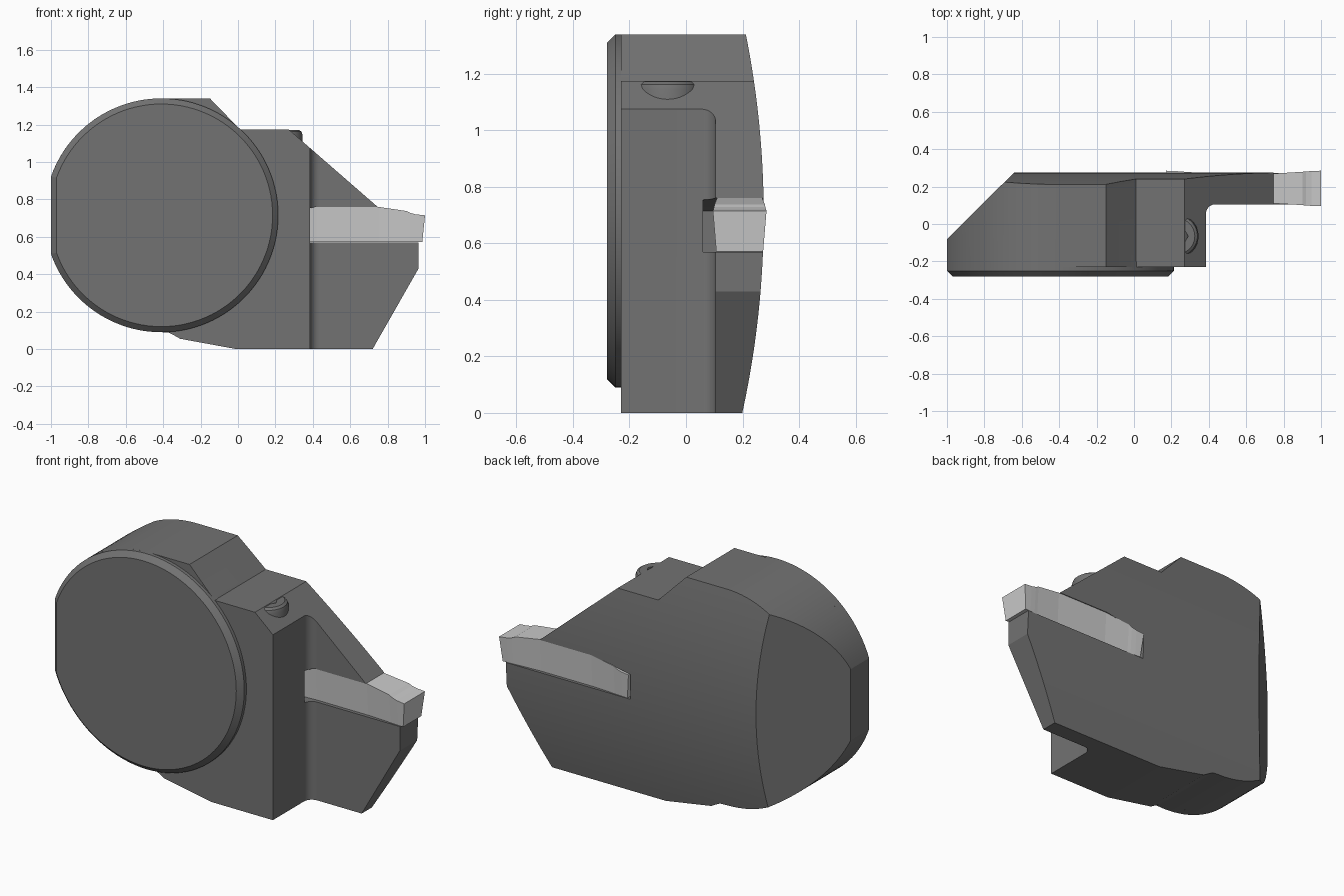
import bpy, bmesh, math

if "Cube" in bpy.data.objects:
    bpy.data.objects.remove(bpy.data.objects["Cube"])

CX, CZ, R = -0.41, 0.715, 0.625          # round boss centre and radius


def loft(name, rings):
    """Closed solid through rings that share a point count."""
    bm = bmesh.new()
    vs = [[bm.verts.new(p) for p in ring] for ring in rings]
    n = len(rings[0])
    for a, b in zip(vs, vs[1:]):
        for i in range(n):
            j = (i + 1) % n
            bm.faces.new((a[i], a[j], b[j], b[i]))
    bm.faces.new(vs[0])
    bm.faces.new(vs[-1])
    bmesh.ops.recalc_face_normals(bm, faces=bm.faces)
    mesh = bpy.data.meshes.new(name)
    bm.to_mesh(mesh)
    bm.free()
    ob = bpy.data.objects.new(name, mesh)
    bpy.context.collection.objects.link(ob)
    return ob


def prism(name, profile, axis, lo, hi):
    """Extrude a 2D profile along axis 0, 1 or 2."""
    def put(p, d):
        c = list(p)
        c.insert(axis, d)
        return c
    return loft(name, [[put(p, d) for p in profile] for d in (lo, hi)])


def boolean(ob, tool, op='DIFFERENCE'):
    mod = ob.modifiers.new("cut", 'BOOLEAN')
    mod.operation, mod.object, mod.solver = op, tool, 'EXACT'
    bpy.context.view_layer.objects.active = ob
    bpy.ops.object.modifier_apply(modifier=mod.name)
    bpy.data.objects.remove(tool, do_unlink=True)


def smooth(ob, deg):
    bpy.ops.object.select_all(action='DESELECT')
    ob.select_set(True)
    bpy.context.view_layer.objects.active = ob
    bpy.ops.object.shade_smooth_by_angle(angle=math.radians(deg))


def arc(cx, cy, r, a0, a1, n):
    return [(cx + r * math.cos(a0 + (a1 - a0) * i / n),
             cy + r * math.sin(a0 + (a1 - a0) * i / n)) for i in range(n + 1)]


# Holder body: outline with the flat left side
cut_angle = math.acos((-1 - CX) / R)
outline = arc(CX, CZ, R, math.pi / 2, cut_angle, 24)
outline += arc(CX, CZ, R, 2 * math.pi - cut_angle, 1.5 * math.pi, 24)
outline += [(-0.37, 0.088), (-0.345, 0.075), (-0.31, 0.055), (-0.01, 0), (0.72, 0),
            (0.965, 0.43), (0.965, 0.57), (0.27, 1.175), (0.01, 1.175), (-0.15, 1.34)]
body = prism("holder_body", outline, 1, -0.23, 0.45)

# Front boss with chamfered rim
def boss_ring(inset, y):
    r = R - inset
    a = math.acos((-1 + inset - CX) / r)
    return [(x, y, z) for x, z in arc(CX, CZ, r, -a, a, 96)]

boolean(body, loft("boss", [boss_ring(0.03, -0.28), boss_ring(0, -0.25),
                            boss_ring(0, -0.2)]), 'UNION')

# Convex back face
back = [(y, z) for y, z in arc(0.275 - 3.27, 0.7, 3.27, -0.26, 0.26, 48)]
boolean(body, prism("back_cut", back + [(1, 1.6), (1, -0.2)], 0, -1.5, 1.5))

# Angled rear left corner
boolean(body, prism("corner_cut", [(-1.2, -0.28), (-0.4, 0.515), (-0.4, 0.9), (-1.2, 0.9)],
                    2, -0.5, 2))

# Relief in front of the blade, with a filleted inner corner
relief = [(0.385, -0.5), (1.2, -0.5), (1.2, 0.105)]
relief += arc(0.435, 0.055, 0.05, math.pi / 2, math.pi, 12)
boolean(body, prism("relief_cut", relief, 2, -0.5, 2))

# Insert slot
slot = [(0.165, 0.57), (1.2, 0.57), (1.2, 0.76), (0.42, 0.76), (0.27, 0.735), (0.165, 0.715)]
boolean(body, prism("slot_cut", slot, 1, 0.06, 0.6))
smooth(body, 8)

# Double-ended cutting insert: x, top z, bottom x offset, half width
half = [(0.415, 0.715, -0.015, 0.095), (0.365, 0.72, 0, 0.093), (0.335, 0.728, 0, 0.091),
        (0.315, 0.738, 0, 0.089), (0.165, 0.76, 0, 0.08)]
stations = [(-x, z, -d, w) for x, z, d, w in half] + half[::-1]
YC, XC = 0.19, 0.585
insert = loft("cutting_insert", [[(XC + x + d, YC - w + 0.012, 0.572), (XC + x + d, YC + w - 0.012, 0.572),
                                  (XC + x, YC + w, z), (XC + x, YC - w, z)]
                                 for x, z, d, w in stations])
light = bpy.data.materials.new("light_carbide")
light.diffuse_color = (0.6, 0.6, 0.6, 1)
light.use_nodes = True
light.node_tree.nodes["Principled BSDF"].inputs["Base Color"].default_value = light.diffuse_color
insert.data.materials.append(light)

# Clamp screw with hex socket
SX, SY = 0.23, -0.065
screw = loft("clamp_screw", [[(x, y, z) for x, y in arc(SX, SY, r, 0, math.tau * 47 / 48, 47)]
                             for r, z in ((0.115, 1.0), (0.115, 1.145), (0.109, 1.162), (0.095, 1.172))])
boolean(screw, prism("socket_cut", arc(SX, SY, 0.06, 0, math.tau * 5 / 6, 5), 2, 1.12, 1.3))
smooth(screw, 30)

dark = bpy.data.materials.new("dark_steel")
dark.diffuse_color = (0.17, 0.17, 0.17, 1)
dark.use_nodes = True
dark.node_tree.nodes["Principled BSDF"].inputs["Base Color"].default_value = dark.diffuse_color
for ob in (body, screw):
    ob.data.materials.clear()
    ob.data.materials.append(dark)
